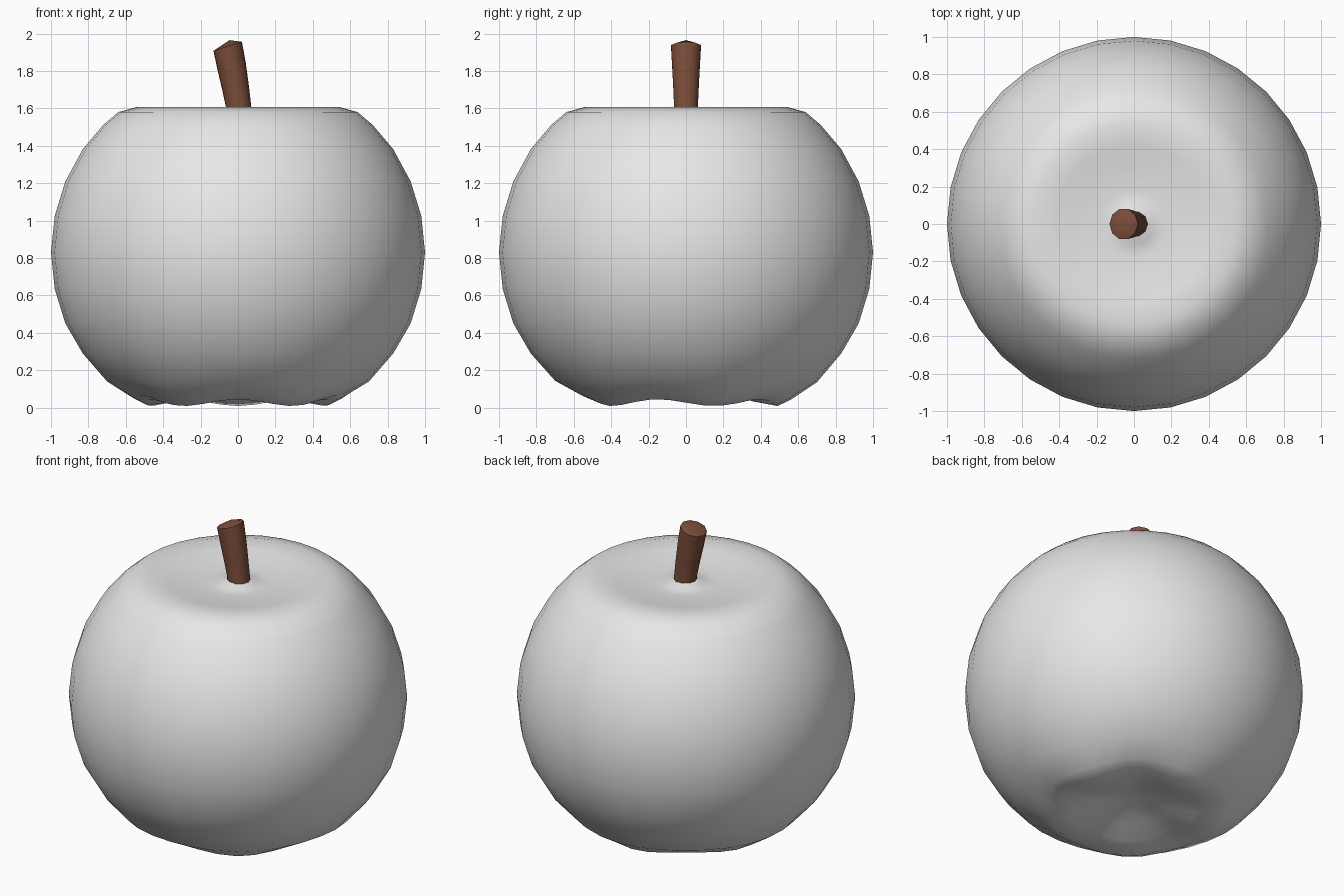
import bpy, bmesh, math

if "Cube" in bpy.data.objects:
    bpy.data.objects.remove(bpy.data.objects["Cube"])


def material(name, rgb):
    m = bpy.data.materials.new(name)
    m.diffuse_color = (*rgb, 1)
    m.use_nodes = True
    m.node_tree.nodes["Principled BSDF"].inputs["Base Color"].default_value = m.diffuse_color
    return m


def loft(name, rings, bottom, top, mat):
    """Skin a list of vertex rings, closed by a fan to a bottom and a top point."""
    bm = bmesh.new()
    vr = [[bm.verts.new(p) for p in ring] for ring in rings]
    n = len(vr[0])
    lo, hi = bm.verts.new(bottom), bm.verts.new(top)
    for i in range(n):
        j = (i + 1) % n
        for a, b in zip(vr, vr[1:]):
            bm.faces.new((a[i], a[j], b[j], b[i]))
        bm.faces.new((lo, vr[0][j], vr[0][i]))
        bm.faces.new((hi, vr[-1][i], vr[-1][j]))
    bmesh.ops.recalc_face_normals(bm, faces=bm.faces)
    me = bpy.data.meshes.new(name)
    bm.to_mesh(me)
    bm.free()
    me.materials.append(mat)
    ob = bpy.data.objects.new(name, me)
    bpy.context.collection.objects.link(ob)
    bpy.context.view_layer.objects.active = ob
    ob.select_set(True)
    return ob


# Apple body: (radius, height, five-lobe wave amplitude)
profile = [(0.10, 0.11, 0), (0.22, 0.085, 0.005), (0.36, 0.045, 0.012),
           (0.49, 0.027, 0.018), (0.56, 0.055, 0.012), (0.70, 0.14, 0.004),
           (0.83, 0.29, 0), (0.923, 0.45, 0), (0.98, 0.635, 0), (1.0, 0.83, 0),
           (0.98, 1.025, 0), (0.923, 1.21, 0), (0.83, 1.382, 0), (0.72, 1.512, 0),
           (0.64, 1.58, 0), (0.54, 1.608, 0), (0.42, 1.593, 0),
           (0.30, 1.575, 0), (0.18, 1.565, 0), (0.11, 1.567, 0), (0.065, 1.59, 0)]
SIDES = 32
body_rings = []
for r, z, wave in profile:
    ring = []
    for i in range(SIDES):
        a = math.tau * i / SIDES
        dz = -wave * math.cos(5 * (a - math.pi / 2))
        ring.append((r * math.cos(a), r * math.sin(a), z + dz))
    body_rings.append(ring)
loft("apple_body", body_rings, (0, 0, 0.12), (0, 0, 1.59),
     material("pale_grey", (0.8, 0.8, 0.8)))
bpy.ops.object.shade_smooth()
bpy.ops.object.select_all(action='DESELECT')

# Stem: (centre x, centre z, x radius, y radius, tilt in z)
path = [(0.01, 1.52, 0.072, 0.07, 0.0), (0.003, 1.61, 0.068, 0.067, 0.0),
        (-0.015, 1.72, 0.072, 0.072, 0.01), (-0.035, 1.83, 0.076, 0.078, 0.018),
        (-0.055, 1.932, 0.076, 0.084, 0.024)]
stem_rings = [[(x + rx * math.cos(a), ry * math.sin(a), z + t * math.cos(a))
               for a in (math.tau * i / 10 for i in range(10))]
              for x, z, rx, ry, t in path]
loft("stem", stem_rings, (0.01, 0, 1.52), (-0.045, 0, 1.965),
     material("stem_brown", (0.20, 0.075, 0.043)))
bpy.ops.object.shade_smooth_by_angle(angle=math.radians(40))
